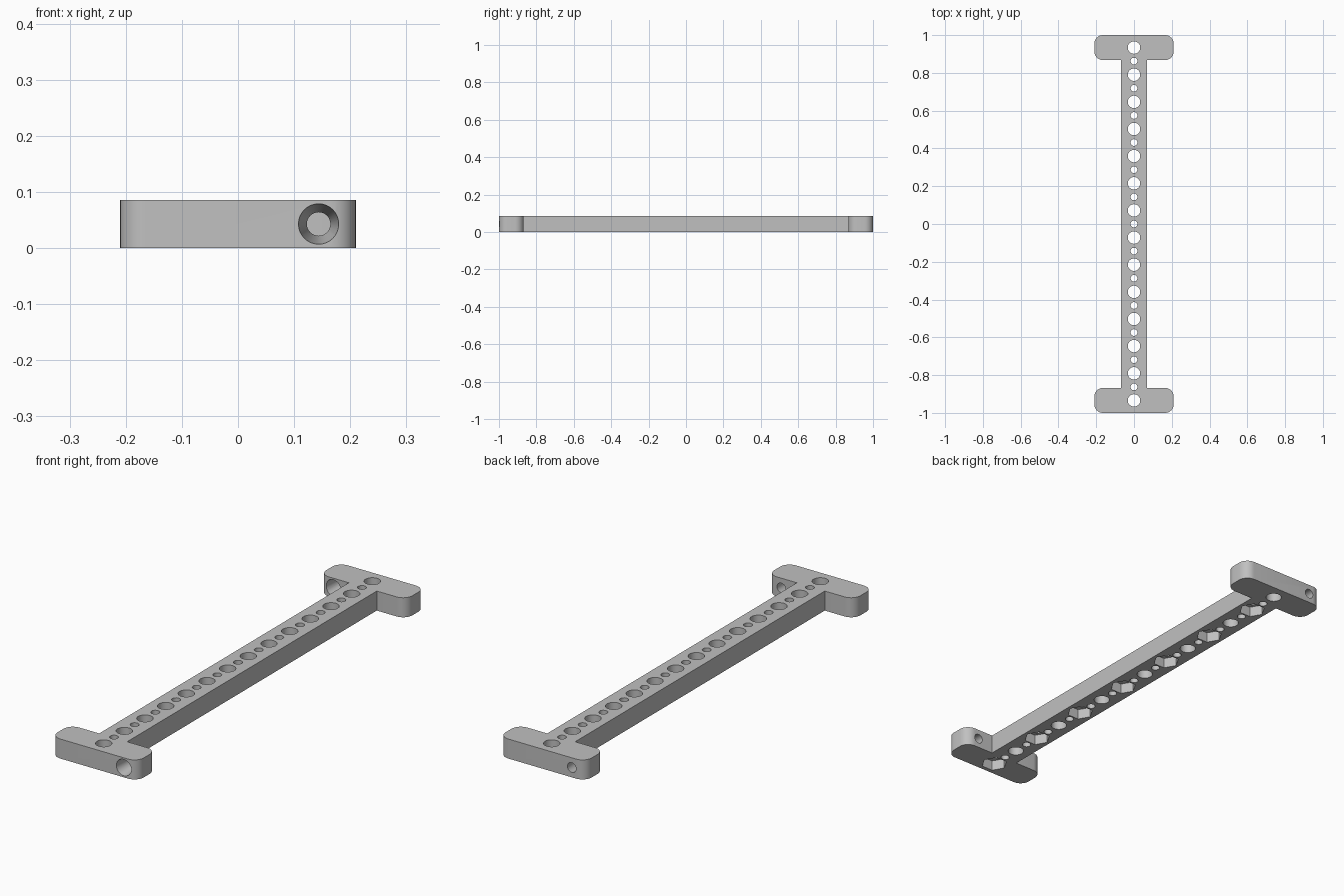
import bpy
import bmesh
from math import cos, sin, pi, radians
from mathutils import Matrix, Vector

cube = bpy.data.objects.get("Cube")
if cube:
    bpy.data.objects.remove(cube, do_unlink=True)

HEIGHT = 0.086
PITCH = 0.1437
BAR_HALF = 0.068
END_HALF = 0.21
END_DEPTH = 0.132
CORNER = 0.045

grey = bpy.data.materials.new("light grey plastic")
grey.use_nodes = True
colour = (0.53, 0.53, 0.53, 1)
grey.diffuse_color = colour
grey.node_tree.nodes["Principled BSDF"].inputs["Base Color"].default_value = colour


def make_object(name, bm):
    mesh = bpy.data.meshes.new(name)
    bmesh.ops.recalc_face_normals(bm, faces=bm.faces)
    bm.to_mesh(mesh)
    bm.free()
    mesh.materials.append(grey)
    obj = bpy.data.objects.new(name, mesh)
    bpy.context.collection.objects.link(obj)
    return obj


def add_prism(bm, r1, r2, depth, centre, sides, turn):
    bmesh.ops.create_cone(bm, cap_ends=True, segments=sides, radius1=r1, radius2=r2,
                          depth=depth, matrix=Matrix.Translation(centre) @ turn)


def arc(cx, cy, start):
    return [(cx + CORNER * cos(start + i * pi / 16), cy + CORNER * sin(start + i * pi / 16))
            for i in range(9)]


# I-shaped outline: one half, then the same half turned round
x, inner = END_HALF - CORNER, 1 - END_DEPTH
half = [(BAR_HALF, inner)]
half += arc(x, inner + CORNER, -pi / 2) + arc(x, 1 - CORNER, 0)
half += arc(-x, 1 - CORNER, pi / 2) + arc(-x, inner + CORNER, pi)
half += [(-BAR_HALF, inner)]
outline = half + [(-px, -py) for px, py in half]

bm = bmesh.new()
base = bm.faces.new([bm.verts.new((px, py, 0)) for px, py in outline])
top = bmesh.ops.extrude_face_region(bm, geom=[base])
bmesh.ops.translate(bm, vec=(0, 0, HEIGHT),
                    verts=[v for v in top["geom"] if isinstance(v, bmesh.types.BMVert)])
bar = make_object("mounting_bar", bm)

# Row of large and small holes through the bar
upright = Matrix.Identity(4)
holes = bmesh.new()
for i in range(14):
    add_prism(holes, 0.033, 0.033, 0.3, Vector((0, (i - 6.5) * PITCH, 0.04)), 32, upright)
for i in range(13):
    add_prism(holes, 0.018, 0.018, 0.3, Vector((0, (i - 6) * PITCH, 0.04)), 24, upright)

# Tapered screw holes through the end plates, wide at the front side
lie = Matrix.Rotation(radians(-90), 4, 'X')
taper = 0.015 / END_DEPTH
extra = 0.01
for sx, cy in ((1, -1 + END_DEPTH / 2), (-1, 1 - END_DEPTH / 2)):
    add_prism(holes, 0.036 + taper * extra, 0.021 - taper * extra, END_DEPTH + 2 * extra,
              Vector((sx * PITCH, cy, HEIGHT / 2)), 32, lie)

# Hexagonal nut pockets under every other large hole
pockets = bmesh.new()
hex_turn = Matrix.Rotation(radians(90), 4, 'Z')
for i in range(0, 14, 2):
    add_prism(pockets, 0.055, 0.055, 0.1, Vector((0, (i - 6.5) * PITCH, -0.004)), 6, hex_turn)

bpy.context.view_layer.objects.active = bar
for name, cutter_bm in (("hole_cutter", holes), ("pocket_cutter", pockets)):
    cutter = make_object(name, cutter_bm)
    cutter.hide_render = True
    mod = bar.modifiers.new(name, 'BOOLEAN')
    mod.operation = 'DIFFERENCE'
    mod.solver = 'EXACT'
    mod.object = cutter
    bpy.ops.object.modifier_apply(modifier=name)
    bpy.data.objects.remove(cutter, do_unlink=True)

bpy.ops.object.select_all(action='DESELECT')
bar.select_set(True)
bpy.ops.object.shade_smooth_by_angle(angle=radians(30))
